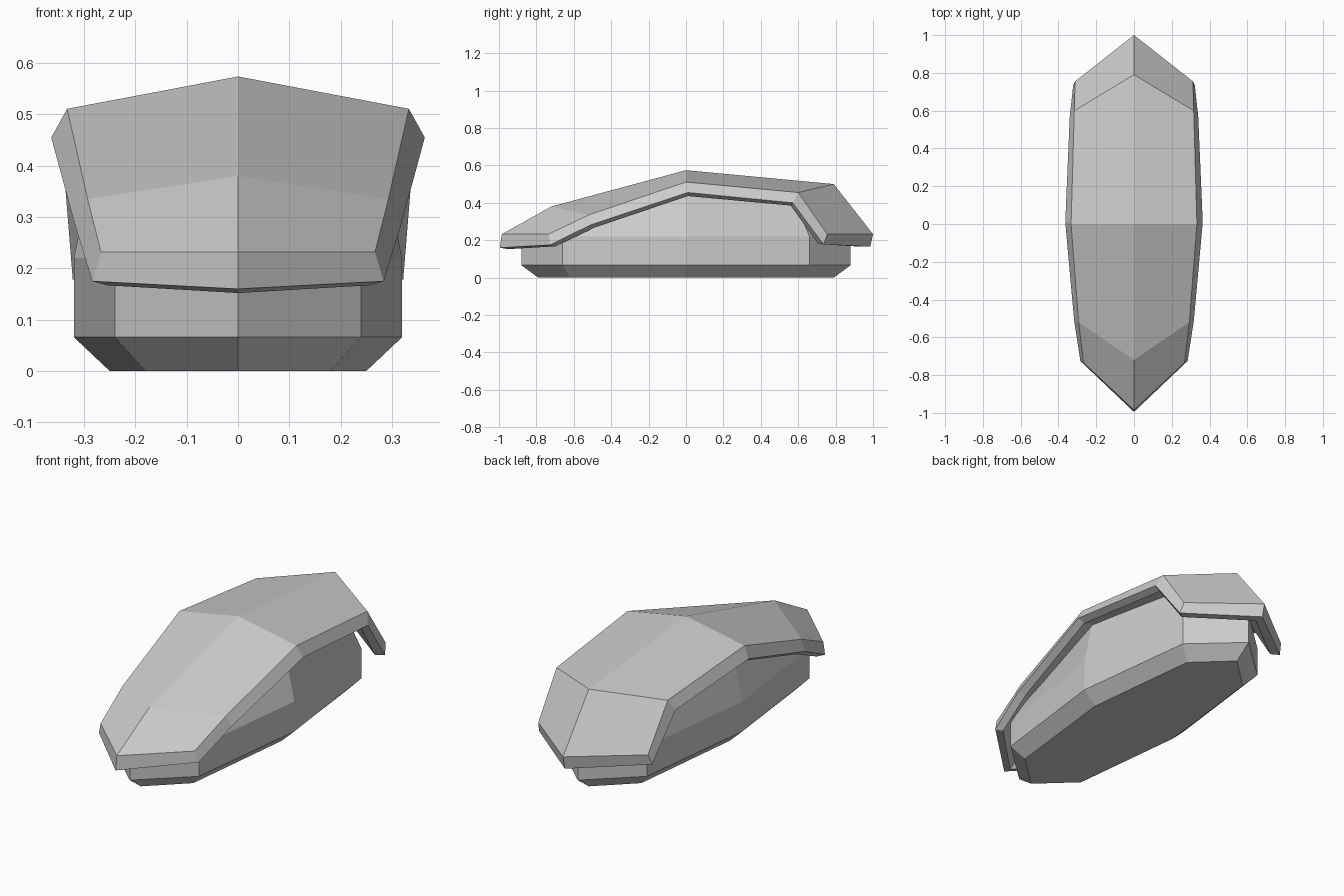
import bpy
import bmesh

cube = bpy.data.objects.get("Cube")
if cube:
    bpy.data.objects.remove(cube, do_unlink=True)

grey = bpy.data.materials.new("plain_grey")
grey.use_nodes = True
COLOUR = (0.6, 0.6, 0.6, 1)
grey.diffuse_color = COLOUR
grey.node_tree.nodes["Principled BSDF"].inputs["Base Color"].default_value = COLOUR


def half_mesh(name, strips, caps=()):
    """Bridge pairs of equally long point rows on the +x side, then mirror."""
    bm = bmesh.new()
    for a, b in strips:
        for i in range(len(a) - 1):
            quad = [a[i], a[i + 1], b[i + 1], b[i]]
            points = list(dict.fromkeys(quad))
            bm.faces.new([bm.verts.new(p) for p in points])
    for cap in caps:
        bm.faces.new([bm.verts.new(p) for p in cap])
    bmesh.ops.remove_doubles(bm, verts=bm.verts, dist=0.0005)
    # mirror the half across the centre plane
    twin = bmesh.ops.duplicate(bm, geom=bm.verts[:] + bm.edges[:] + bm.faces[:])
    for v in twin["geom"]:
        if isinstance(v, bmesh.types.BMVert):
            v.co.x = -v.co.x
    bmesh.ops.remove_doubles(bm, verts=bm.verts, dist=0.0005)
    bmesh.ops.recalc_face_normals(bm, faces=bm.faces)
    mesh = bpy.data.meshes.new(name)
    bm.to_mesh(mesh)
    bm.free()
    mesh.materials.append(grey)
    obj = bpy.data.objects.new(name, mesh)
    bpy.context.collection.objects.link(obj)
    return obj


# Lower hull: pointed outline, chamfered bottom, upper wall leaning inwards
def outline(tip, corner_x, corner_y, side_x, z):
    return [(0, -tip, z), (corner_x, -corner_y, z), (side_x, 0, z),
            (corner_x, corner_y, z), (0, tip, z)]


floor = outline(0.79, 0.18, 0.62, 0.25, 0)
chine = outline(0.88, 0.24, 0.66, 0.32, 0.066)
shoulder = outline(0.88, 0.24, 0.66, 0.32, 0.22)
crown = [(0, -0.74, 0.3), (0.2, -0.54, 0.28), (0.27, 0, 0.46),
         (0.21, 0.58, 0.41), (0, 0.74, 0.42)]
half_mesh("lower_hull", [(floor, chine), (chine, shoulder), (shoulder, crown)],
          [floor, crown])

# Roof shell: ridge, upper edge, flared rim, underside lip and ceiling
front_tip, back_tip = (0, -0.985, 0.232), (0, 1, 0.232)
ridge = [front_tip, (0, -0.72, 0.38), (0, 0, 0.574), (0, 0.79, 0.5), back_tip]
edge = [(0.267, -0.735, 0.232), (0.293, -0.52, 0.335), (0.333, 0, 0.511),
        (0.316, 0.6, 0.455), (0.312, 0.755, 0.232)]
rim = [(0, -0.995, 0.16), (0.284, -0.725, 0.175), (0.317, -0.51, 0.282),
       (0.364, 0.01, 0.455), (0.34, 0.57, 0.4), (0.322, 0.735, 0.178),
       (0, 0.985, 0.165)]
lip = [(0, -0.95, 0.152), (0.255, -0.7, 0.167), (0.285, -0.49, 0.267),
       (0.33, 0.01, 0.436), (0.305, 0.56, 0.385), (0.285, 0.705, 0.182),
       (0, 0.935, 0.165)]
ceiling = [lip[0], (0, -0.7, 0.33), (0, 0, 0.52), (0, 0.76, 0.45), lip[-1]]
half_mesh("roof_shell", [(ridge, edge), ([front_tip] + edge + [back_tip], rim),
                         (rim, lip), (lip[1:-1], ceiling)])
